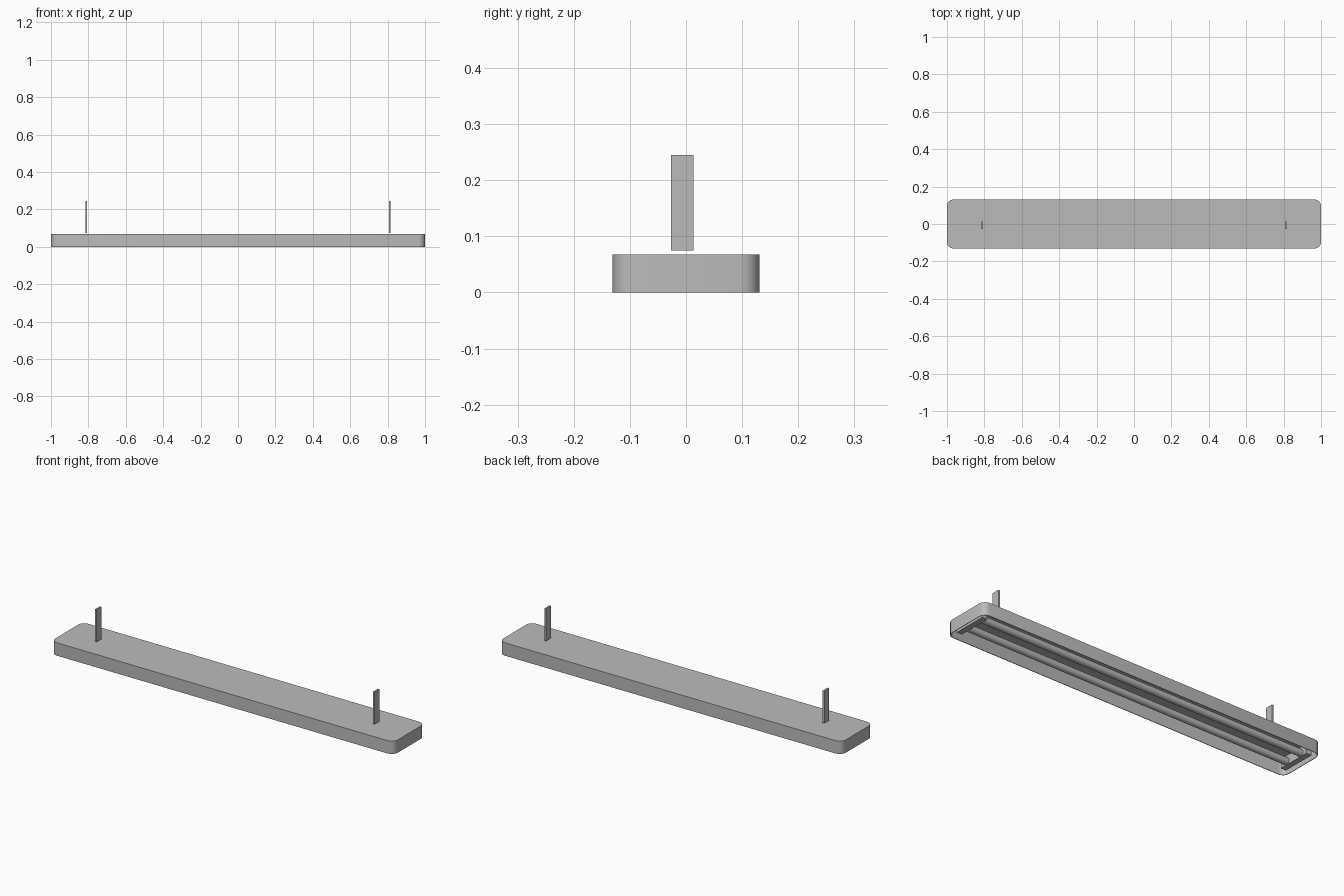
import bpy, bmesh, math
from mathutils import Matrix

default = bpy.data.objects.get("Cube")
if default:
    bpy.data.objects.remove(default, do_unlink=True)

LENGTH, WIDTH, HEIGHT = 2.0, 0.262, 0.068
CORNER, WALL = 0.035, 0.003

grey = bpy.data.materials.new("grey metal")
grey.use_nodes = True
grey.diffuse_color = (0.5, 0.5, 0.5, 1)
grey.node_tree.nodes["Principled BSDF"].inputs["Base Color"].default_value = grey.diffuse_color


def add_object(name, bm, smooth=False):
    bmesh.ops.recalc_face_normals(bm, faces=bm.faces)
    mesh = bpy.data.meshes.new(name)
    bm.to_mesh(mesh)
    bm.free()
    mesh.materials.append(grey)
    obj = bpy.data.objects.new(name, mesh)
    bpy.context.collection.objects.link(obj)
    if smooth:
        bpy.ops.object.select_all(action='DESELECT')
        obj.select_set(True)
        bpy.context.view_layer.objects.active = obj
        bpy.ops.object.shade_smooth_by_angle(angle=math.radians(40))
    return obj


def box(name, centre, size):
    bm = bmesh.new()
    bmesh.ops.create_cube(bm, size=1, matrix=Matrix.Translation(centre) @ Matrix.Diagonal((*size, 1)))
    return add_object(name, bm)


def rounded_ring(bm, inset, z):
    """Loop of vertices around a rectangle with rounded corners."""
    hx, hy = LENGTH / 2 - CORNER, WIDTH / 2 - CORNER
    r = CORNER - inset
    ring = []
    for i, (sx, sy) in enumerate(((1, 1), (-1, 1), (-1, -1), (1, -1))):
        for k in range(5):
            a = math.pi / 2 * (i + k / 4)
            ring.append(bm.verts.new((sx * hx + r * math.cos(a), sy * hy + r * math.sin(a), z)))
    return ring


# Housing: thin tray, open underneath
bm = bmesh.new()
rings = [rounded_ring(bm, 0, HEIGHT), rounded_ring(bm, 0, 0),
         rounded_ring(bm, WALL, 0), rounded_ring(bm, WALL, HEIGHT - WALL)]
for a, b in zip(rings, rings[1:]):
    for i in range(len(a)):
        j = (i + 1) % len(a)
        bm.faces.new((a[i], a[j], b[j], b[i]))
bm.faces.new(rings[0])
bm.faces.new(rings[-1])
add_object("housing", bm, smooth=True)

# Two lamp tubes running along the tray
for side, y in (("front", -0.05), ("back", 0.05)):
    bm = bmesh.new()
    bmesh.ops.create_cone(bm, cap_ends=True, segments=16, radius1=0.018, radius2=0.018, depth=1.9,
                          matrix=Matrix.Translation((0, y, 0.026)) @ Matrix.Rotation(math.pi / 2, 4, 'Y'))
    add_object(side + "_tube", bm, smooth=True)

# Socket bars and hanging straps at each end
for side, s in (("left", 1), ("right", -1)):
    box(side + "_socket_bar", (s * 0.962, 0, 0.032), (0.03, 0.18, 0.05))
    box(side + "_hanging_strap", (s * 0.812, -0.007, 0.16), (0.009, 0.04, 0.17))
